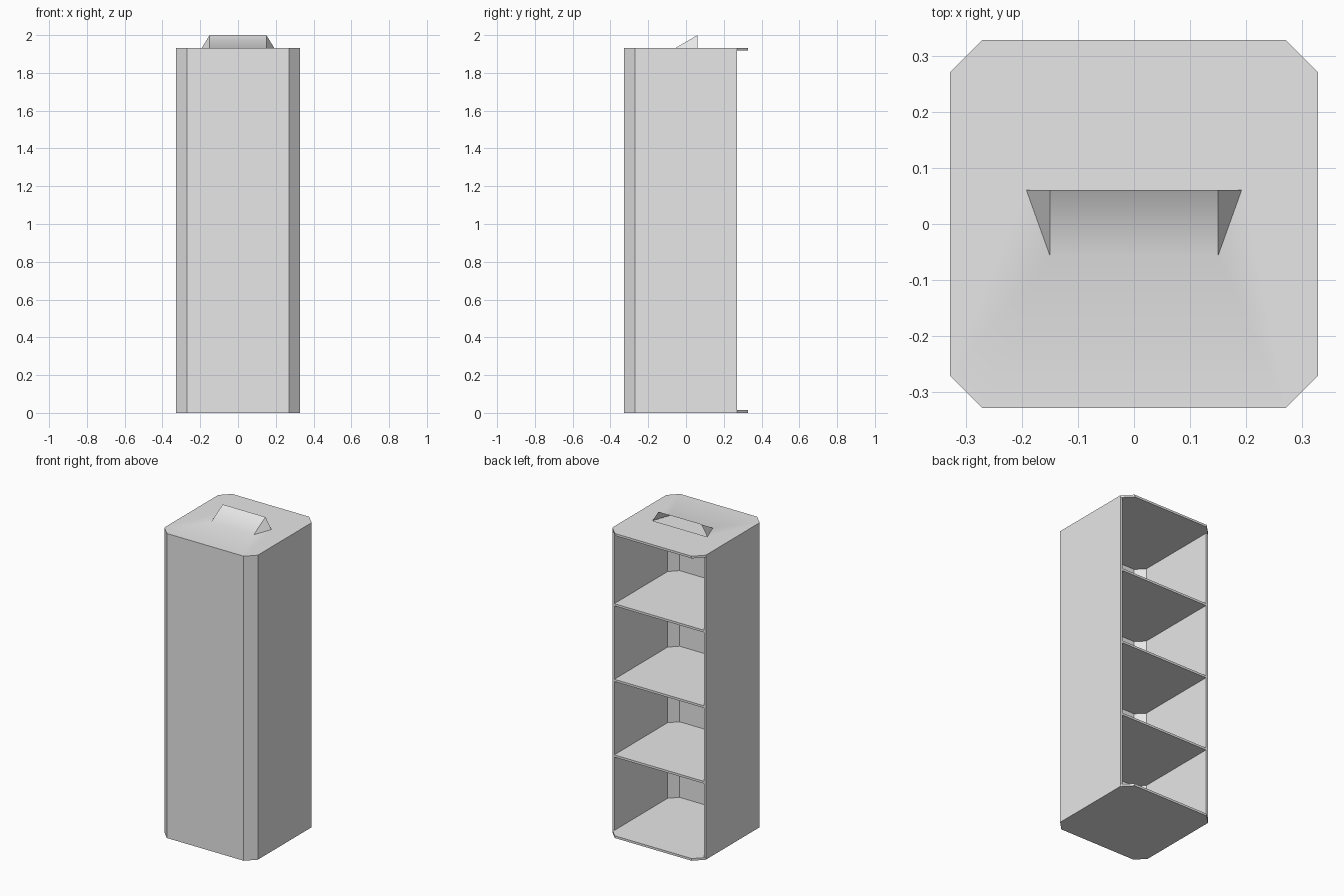
import bpy
import bmesh
import math

if "Cube" in bpy.data.objects:
    bpy.data.objects.remove(bpy.data.objects["Cube"], do_unlink=True)

W, C, T = 0.328, 0.27, 0.014      # half width, chamfer start, panel thickness
TOP = 1.932                       # height of the cabinet body
STEP = (TOP - T) / 4              # shelf spacing
K = T * math.tan(math.pi / 8)     # corner shift for an even wall thickness

grey = bpy.data.materials.new("light grey")
grey.use_nodes = True
grey.diffuse_color = (0.8, 0.8, 0.8, 1)
grey.node_tree.nodes["Principled BSDF"].inputs["Base Color"].default_value = (0.8, 0.8, 0.8, 1)


def finish(name, bm):
    mesh = bpy.data.meshes.new(name)
    bm.to_mesh(mesh)
    bm.free()
    mesh.materials.append(grey)
    obj = bpy.data.objects.new(name, mesh)
    bpy.context.collection.objects.link(obj)
    return obj


def prism(name, outline, z0, z1):
    bm = bmesh.new()
    base = bm.faces.new([bm.verts.new((x, y, z0)) for x, y in outline])
    new = bmesh.ops.extrude_face_region(bm, geom=[base])["geom"]
    bmesh.ops.translate(bm, vec=(0, 0, z1 - z0),
                        verts=[v for v in new if isinstance(v, bmesh.types.BMVert)])
    bmesh.ops.recalc_face_normals(bm, faces=bm.faces)
    return finish(name, bm)


# Wall path runs round the front and leaves the back open
half = [(W, C), (W, -C), (C, -W)]
inner_half = [(W - T, C), (W - T, -C + K), (C - K, -W + T)]


def mirrored(points):
    return points + [(-x, y) for x, y in reversed(points)]


outer, inner = mirrored(half), mirrored(inner_half)
prism("wall_shell", outer + inner[::-1], T, TOP - T)

# Base, with chamfered corners on all four sides
octagon = mirrored([(C, W)] + half)
prism("base_plate", octagon, 0, T)

# Shelves fit inside the shell
for i in range(1, 4):
    prism(f"shelf_{i}", inner, i * STEP, i * STEP + T)

# Lid with a raised hood whose back is open
bm = bmesh.new()
low = [bm.verts.new((x, y, TOP - T)) for x, y in octagon]
rim = [bm.verts.new((x, y, TOP)) for x, y in octagon]
bm.faces.new(low[::-1])
for i in range(8):
    j = (i + 1) % 8
    bm.faces.new((low[i], low[j], rim[j], rim[i]))

H, HB, HY0, HY1 = 0.15, 0.192, -0.056, 0.061
front_r, front_l = (bm.verts.new((s * H, HY0, TOP)) for s in (1, -1))
back_r, back_l = (bm.verts.new((s * HB, HY1, TOP)) for s in (1, -1))
peak_r, peak_l = (bm.verts.new((s * H, HY1, 2.0)) for s in (1, -1))

# Flat lid faces around the hood opening
bm.faces.new((rim[0], rim[7], back_l, back_r))
bm.faces.new((rim[3], rim[4], front_l, front_r))
bm.faces.new((rim[0], rim[1], rim[2], rim[3], front_r, back_r))
bm.faces.new((rim[4], rim[5], rim[6], rim[7], back_l, front_l))

# Hood slope and its two cheeks
bm.faces.new((front_l, front_r, peak_r, peak_l))
bm.faces.new((front_r, back_r, peak_r))
bm.faces.new((front_l, peak_l, back_l))
bmesh.ops.recalc_face_normals(bm, faces=bm.faces)
lid = finish("lid_with_hood", bm)

bpy.ops.object.select_all(action="DESELECT")
lid.select_set(True)
bpy.context.view_layer.objects.active = lid
bpy.ops.object.shade_smooth_by_angle(angle=math.radians(35))
